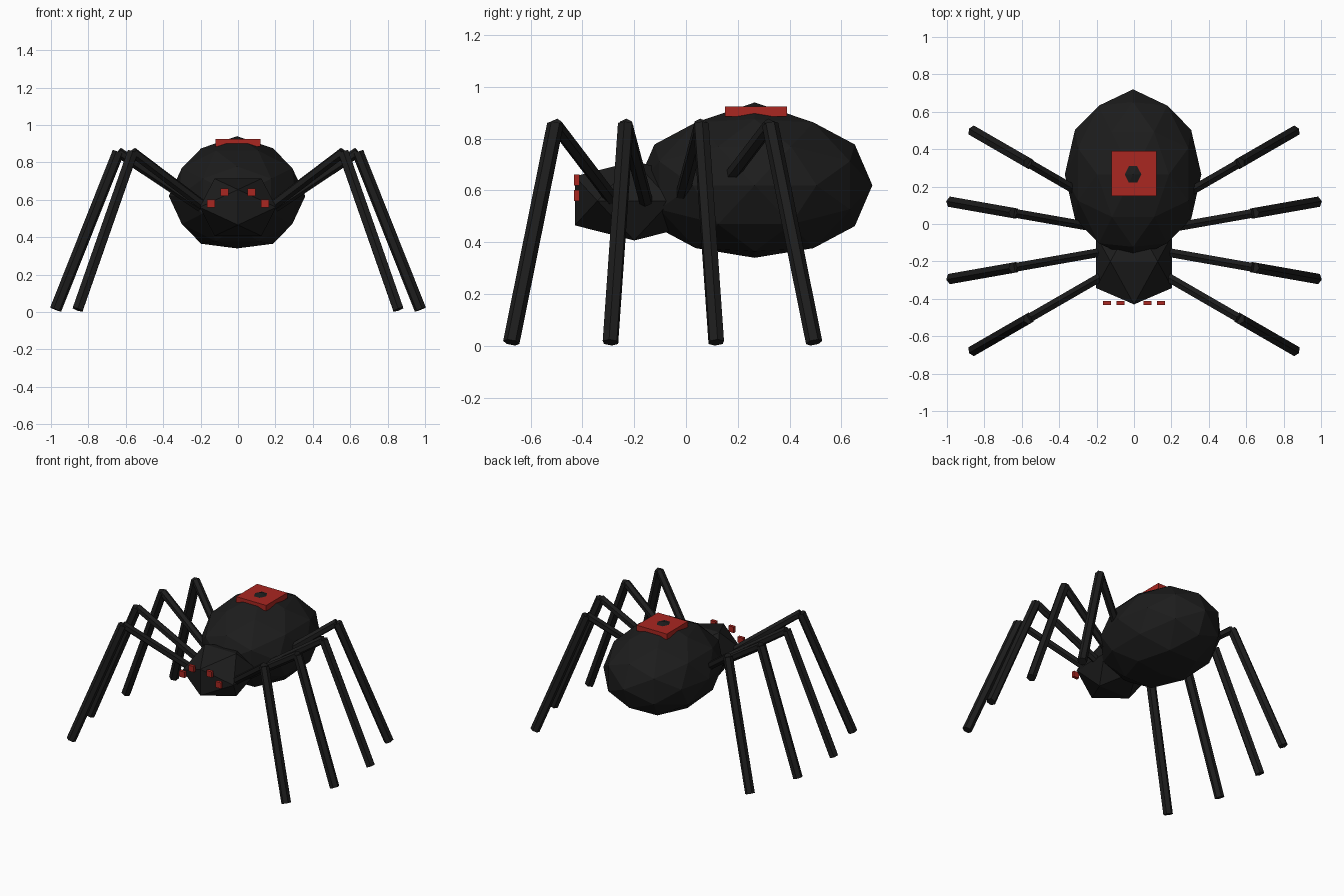
import bpy, bmesh
from math import radians, cos, sin, atan
from mathutils import Matrix, Vector

if "Cube" in bpy.data.objects:
    bpy.data.objects.remove(bpy.data.objects["Cube"])


def material(name, color):
    m = bpy.data.materials.new(name)
    m.diffuse_color = color
    m.use_nodes = True
    m.node_tree.nodes["Principled BSDF"].inputs["Base Color"].default_value = m.diffuse_color
    return m


BLACK = material("black", (0.012, 0.012, 0.012, 1))
RED = material("red", (0.4, 0.02, 0.015, 1))


def finish(name, bm, mat):
    me = bpy.data.meshes.new(name)
    bm.to_mesh(me)
    bm.free()
    me.materials.append(mat)
    ob = bpy.data.objects.new(name, me)
    bpy.context.collection.objects.link(ob)
    return ob


def faceted_body(name, subdiv, center, radii, pole_shift=0.0):
    # icosphere turned so its two-fold axes line up with x, y and z
    bm = bmesh.new()
    turn = Matrix.Rotation(-atan(0.618034), 4, 'Y')
    bmesh.ops.create_icosphere(bm, subdivisions=subdiv, radius=1, matrix=turn)
    for v in bm.verts:
        pole = abs(v.co.z) > 0.98
        v.co = Vector(c + r * p for c, r, p in zip(center, radii, v.co))
        if pole:
            v.co.z += pole_shift
    return finish(name, bm, BLACK)


def box(name, center, size, mat):
    bm = bmesh.new()
    bmesh.ops.create_cube(bm, size=1, matrix=Matrix.Translation(center) @ Matrix.Diagonal((*size, 1)))
    return finish(name, bm, mat)


def rod(bm, a, b, radius):
    d = b - a
    mat = Matrix.Translation((a + b) / 2) @ d.to_track_quat('Z', 'Y').to_matrix().to_4x4()
    bmesh.ops.create_cone(bm, cap_ends=True, segments=6, radius1=radius, radius2=radius,
                          depth=d.length, matrix=mat)


# body
faceted_body("abdomen", 2, (-0.005, 0.265, 0.62), (0.365, 0.455, 0.30), 0.02)
faceted_body("head", 1, (0, -0.2, 0.56), (0.24, 0.27, 0.18))

# red patch on the back
box("back_mark", (0, 0.27, 0.905), (0.24, 0.24, 0.04), RED)

for side, label in ((-1, "left"), (1, "right")):
    # eyes
    for tag, x, z in (("inner", 0.072, 0.64), ("outer", 0.145, 0.58)):
        box(f"{label}_{tag}_eye", (side * x, -0.422, z), (0.042, 0.022, 0.042), RED)
    # legs: hip, knee and foot lie on one radial line in plan
    for i, (angle, y0) in enumerate(((-30, -0.18), (-10, -0.12), (10, -0.055), (30, 0.0))):
        c, s = cos(radians(angle)), sin(radians(angle))
        hip, knee, foot = (Vector((side * r * c, y0 + r * s, z))
                           for r, z in ((0.2, 0.56), (0.65, 0.855), (0.99, 0.013)))
        bm = bmesh.new()
        rod(bm, hip, knee, 0.027)
        rod(bm, knee, foot, 0.032)
        finish(f"{label}_leg_{i + 1}", bm, BLACK)
